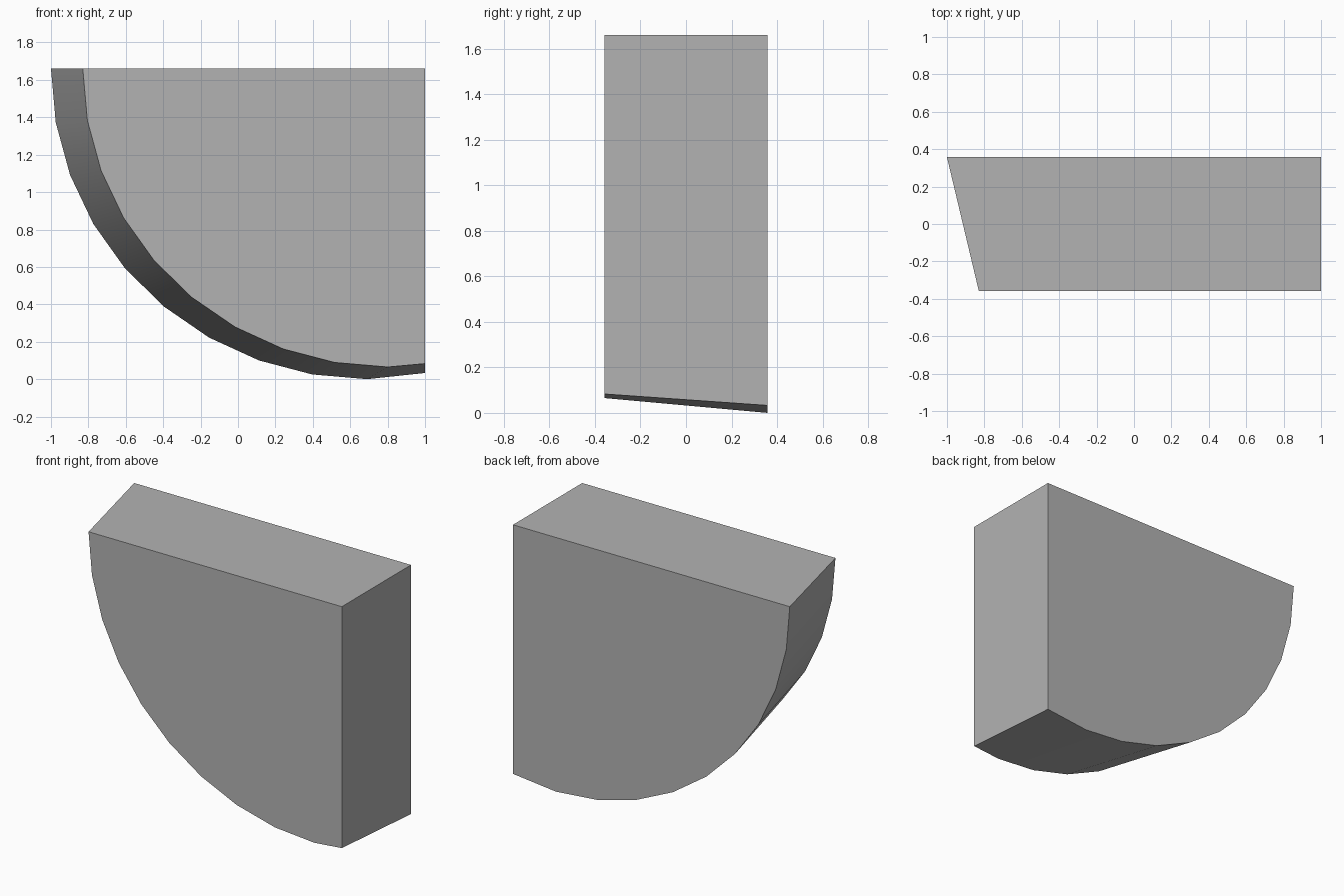
import bpy, bmesh
from math import cos, sin, radians

cube = bpy.data.objects.get("Cube")
if cube:
    bpy.data.objects.remove(cube)

TOP, RIGHT, HALF_DEPTH = 1.66, 1.0, 0.357


def profile(bm, y, center_x, rx, rz, end_z):
    """Quarter-ellipse outline, cut off by the straight side and flat top."""
    pts = [(center_x - rx * cos(radians(a)), TOP - rz * sin(radians(a)))
           for a in range(0, 91, 10)]
    pts += [(RIGHT, end_z), (RIGHT, TOP)]
    return [bm.verts.new((x, y, z)) for x, z in pts]


# Wedge block: the front outline is smaller than the back one
bm = bmesh.new()
front = profile(bm, -HALF_DEPTH, 0.80, 1.63, 1.595, 0.083)
back = profile(bm, HALF_DEPTH, 0.69, 1.69, 1.66, 0.033)
bm.faces.new(front)
bm.faces.new(back[::-1])
for i in range(len(front)):
    j = (i + 1) % len(front)
    bm.faces.new((front[i], back[i], back[j], front[j]))
bmesh.ops.recalc_face_normals(bm, faces=bm.faces)

mesh = bpy.data.meshes.new("curved_wedge_block")
bm.to_mesh(mesh)
bm.free()
block = bpy.data.objects.new("curved_wedge_block", mesh)
bpy.context.collection.objects.link(block)

# Plain grey
grey = bpy.data.materials.new("light_grey")
grey.use_nodes = True
colour = (0.45, 0.45, 0.45, 1)
grey.diffuse_color = colour
grey.node_tree.nodes["Principled BSDF"].inputs["Base Color"].default_value = colour
mesh.materials.append(grey)

# Smooth curved underside, sharp rims
bpy.ops.object.select_all(action='DESELECT')
block.select_set(True)
bpy.context.view_layer.objects.active = block
bpy.ops.object.shade_smooth_by_angle(angle=radians(30))
